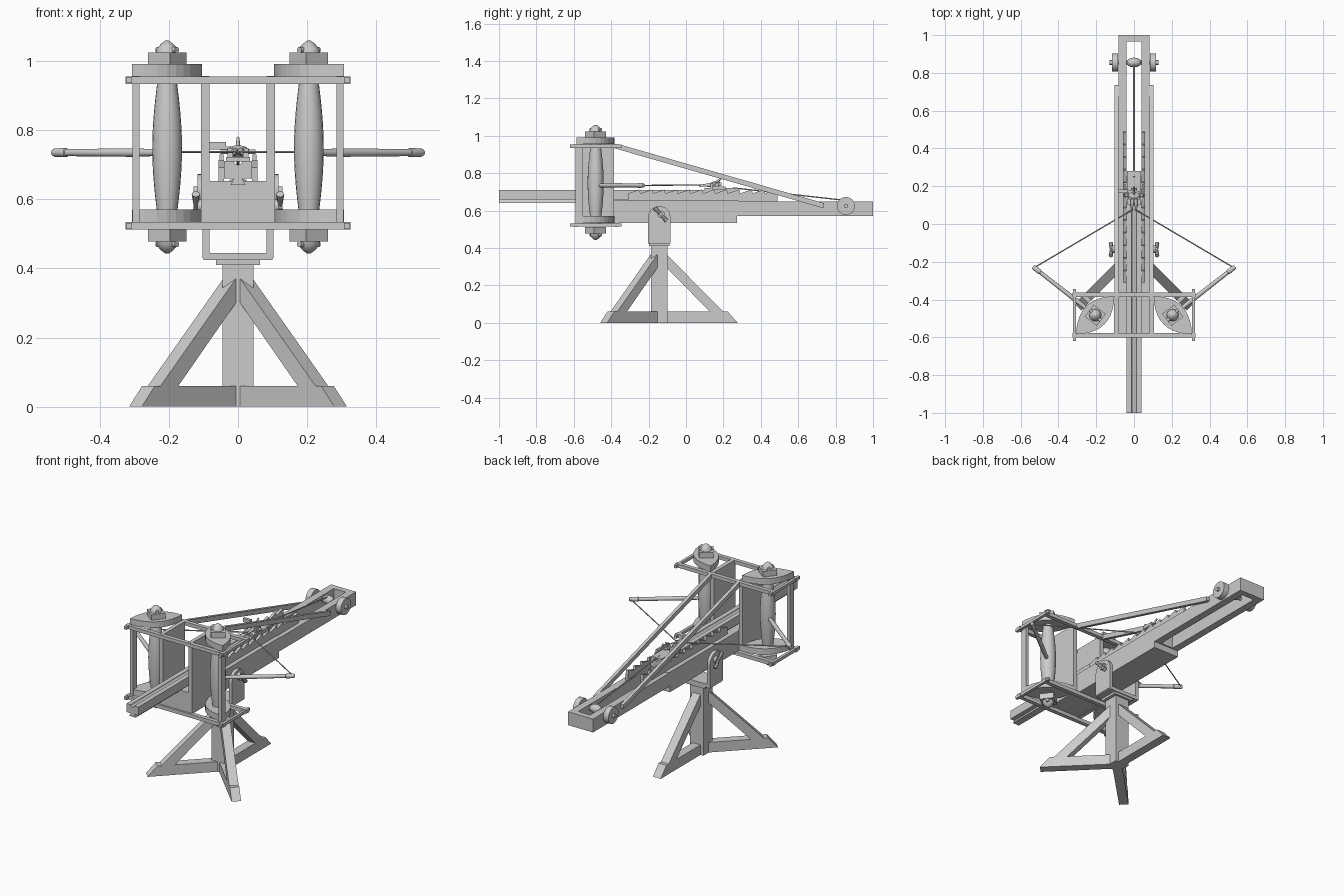
import bpy, bmesh, math
from mathutils import Vector, Matrix

if "Cube" in bpy.data.objects:
    bpy.data.objects.remove(bpy.data.objects["Cube"])

grey = bpy.data.materials.new("plain_grey")
grey.diffuse_color = (0.6, 0.6, 0.6, 1)
grey.use_nodes = True
grey.node_tree.nodes["Principled BSDF"].inputs["Base Color"].default_value = grey.diffuse_color


def finish(bm, name, smooth=False):
    bmesh.ops.recalc_face_normals(bm, faces=bm.faces)
    me = bpy.data.meshes.new(name)
    bm.to_mesh(me)
    bm.free()
    me.materials.append(grey)
    ob = bpy.data.objects.new(name, me)
    bpy.context.collection.objects.link(ob)
    if smooth:
        bpy.context.view_layer.objects.active = ob
        ob.select_set(True)
        bpy.ops.object.shade_smooth_by_angle(angle=math.radians(40))
        ob.select_set(False)
    return ob


def box(name, x, y, z, spin=0):
    """Box from (min, max) pairs, optionally spun about its own vertical axis."""
    bm = bmesh.new()
    c = Vector([(a + b) / 2 for a, b in (x, y, z)])
    s = [b - a for a, b in (x, y, z)]
    bmesh.ops.create_cube(bm, size=1, matrix=Matrix.Translation(c)
                          @ Matrix.Rotation(spin, 4, 'Z') @ Matrix.Diagonal((*s, 1)))
    return finish(bm, name)


def prism(name, pts, to3d, shift):
    """Outline placed by to3d(u, v), then extruded along shift."""
    bm = bmesh.new()
    f = bm.faces.new([bm.verts.new(to3d(*p)) for p in pts])
    r = bmesh.ops.extrude_face_region(bm, geom=[f])
    bmesh.ops.translate(bm, vec=shift, verts=[v for v in r['geom'] if isinstance(v, bmesh.types.BMVert)])
    return finish(bm, name)


def rod(name, a, b, stations, n=16):
    """Round part from a to b; stations are (fraction, radius)."""
    a, b = Vector(a), Vector(b)
    q = (b - a).to_track_quat('Z', 'Y')
    bm = bmesh.new()
    rings = [[bm.verts.new(a.lerp(b, t) + q @ Vector((r * math.cos(k * math.tau / n), r * math.sin(k * math.tau / n), 0)))
              for k in range(n)] for t, r in stations]
    for p, s in zip(rings, rings[1:]):
        for k in range(n):
            bm.faces.new((p[k], p[(k + 1) % n], s[(k + 1) % n], s[k]))
    bm.faces.new(rings[0])
    bm.faces.new(rings[-1])
    return finish(bm, name, True)


def cyl(name, a, b, r, n=16):
    return rod(name, a, b, [(0, r), (1, r)], n)


def ball(name, c, s):
    bm = bmesh.new()
    bmesh.ops.create_uvsphere(bm, u_segments=16, v_segments=10, radius=1,
                              matrix=Matrix.Translation(c) @ Matrix.Diagonal((*s, 1)))
    return finish(bm, name, True)


# Stand: post, three feet and braces
PY = -0.143
box("post", (-.045, .045), (PY - .043, PY + .043), (0, .41))
box("post_collar", (-.063, .063), (PY - .055, PY + .055), (.41, .426))
for ang in (90, 225, 315):
    d = Vector((math.cos(math.radians(ang)), math.sin(math.radians(ang)), 0))
    w = Vector((-d.y, d.x, 0)) * .052
    place = lambda r, z: Vector((0, PY, z)) + d * r - w / 2
    prism("foot", [(.02, 0), (.42, 0), (.366, .06), (.02, .06)], place, w)
    prism("brace", [(.03, .375), (.03, .305), (.272, .058), (.345, .058)], place, w)

# Yoke with rounded cheeks and pivot pin
box("yoke_base", (-.1, .1), (PY - .06, PY + .06), (.424, .445))
cheek = [(-.06, .43), (.06, .43)] + [(.06 * math.cos(i * math.pi / 12), .565 + .06 * math.sin(i * math.pi / 12)) for i in range(13)]
for s in (-1, 1):
    prism("yoke_cheek", cheek, lambda u, v: Vector((s * .082, PY + u, v)), Vector((s * .02, 0, 0)))
    cyl("pivot_nut", (s * .1, PY + .01, .58), (s * .117, PY + .01, .58), .02, 12)
    rod("pivot_wing", (s * .122, PY - .025, .615), (s * .122, PY + .04, .545), [(0, .012), (.5, .006), (1, .012)], 8)
cyl("pivot_pin", (-.115, PY + .01, .58), (.128, PY + .01, .58), .01, 10)

# Stock: closed front body, two rear rails and end block
box("stock_body", (-.083, .083), (-.59, .28), (.57, .653))
box("stock_belly", (-.083, .083), (-.59, .272), (.533, .57))
for s in (-1, 1):
    box("rear_rail", sorted((s * .04, s * .083)), (.28, 1), (.57, .65))
box("stock_end", (-.041, .041), (.965, 1), (.57, .65))

# Slider with arrow groove and dovetail key
groove = [(.012 * math.cos(a), .711 + .012 * math.sin(a)) for a in [-math.pi * i / 6 for i in range(7)]]
prism("slider", [(.04, .66), (.04, .711)] + groove + [(-.04, .711), (-.04, .66)],
      lambda u, v: Vector((u, -1, v)), Vector((0, 1.28, 0)))
prism("slider_key", [(-.012, .661), (.012, .661), (.021, .642), (-.021, .642)],
      lambda u, v: Vector((u, -1, v)), Vector((0, 1.28, 0)))

# Toothed racks either side of the slider
N, Y0, STEP = 12, -.31, .8 / 12
teeth = [(Y0, .65)]
for i in range(N):
    teeth += [(Y0 + i * STEP, .692), (Y0 + (i + .93) * STEP, .713)]
teeth += [(Y0 + N * STEP, .692), (Y0 + N * STEP, .65)]
for s in (-1, 1):
    prism("toothed_rack", teeth, lambda u, v: Vector((s * .041, u, v)), Vector((s * .016, 0, 0)))

# Spring frame: top and bottom rectangles of bars
for z in ((.934, .955), (.512, .534)):
    for y in ((-.602, -.578), (-.386, -.362)):
        box("cross_bar", (-.325, .325), y, z)
    for s in (-1, 1):
        box("frame_side_bar", sorted((s * .306, s * .322)), (-.62, -.345), (z[0] + .002, z[1] - .002))

# Leaf shaped spring carrier outline, for the right side
CX, CY = .205, -.483
leaf = []
for side in (1, -1):
    for i in range(11):
        t = (-1 + i / 5) * side
        if abs(t) < .99 or side == 1:
            u, v = .143 * t, side * .068 * (1 - t * t)
            leaf.append((CX + (u + v) * .7071, CY + (v - u) * .7071))

for s in (-1, 1):
    # Uprights and carriers
    box("inner_upright", sorted((s * .083, s * .107)), (-.59, -.385), (.53, .956))
    box("outer_upright", sorted((s * .285, s * .305)), (-.59, -.552), (.53, .956))
    for z, h in ((.955, .036), (.534, .036)):
        prism("spring_carrier", leaf, lambda u, v: Vector((s * u, v, z)), Vector((0, 0, h)))
    # Twisted spring bundle
    rod("spring_bundle", (s * CX, CY, .53), (s * CX, CY, .965),
        [(i / 12, .025 + .018 * math.sin(math.pi * i / 12)) for i in range(13)], 20)
    # Washers, caps and tightening levers above and below
    for z, d in ((.99, 1), (.512, -1)):
        box("washer_block", (s * CX - .04, s * CX + .04), (CY - .04, CY + .04), sorted((z, z + d * .034)), s * math.radians(37))
        rod("spring_cap", (s * CX, CY, z + d * .03), (s * CX, CY, z + d * .069),
            [(0, .033), (.4, .03), (.75, .018), (1, .005)])
        lever = Vector((.7, .7 * s, 0)) * .04
        c = Vector((s * CX, CY, z + d * .042))
        cyl("lever_bar", c - lever, c + lever, .009, 10)
    # Throwing arm and bow string
    root, tip = Vector((s * CX, CY, .735)), Vector((s * .535, -.226, .735))
    rod("bow_arm", root, tip, [(0, .009), (.3, .0125), (.88, .0105), (.885, .0135), (.98, .0125), (1, .009)], 14)
    cyl("bow_string", root.lerp(tip, .98), (s * .004, .078, .737), .0035, 6)
    # Slanted stay from the frame to the rear rails
    prism("slanted_stay", [(-.385, .955), (-.36, .955), (.737, .64), (.737, .617), (.72, .617), (-.385, .934)],
          lambda u, v: Vector((s * .083, u, v)), Vector((s * .019, 0, 0)))
    # Winch wheels and hubs
    cyl("winch_wheel", (s * .084, .855, .625), (s * .117, .855, .625), .048, 24)
    cyl("winch_hub", (s * .117, .855, .625), (s * .129, .855, .625), .012, 12)

# Winch axle, drum and pull rope
cyl("winch_axle", (-.09, .855, .625), (.09, .855, .625), .01, 12)
ball("winch_drum", (0, .855, .635), (.038, .026, .026))
cyl("pull_rope", (0, .25, .722), (0, .85, .655), .004, 6)

# Trigger: base, claw, pivot, lever and pawls
box("trigger_base", (-.034, .034), (.1, .28), (.709, .722))
for s in (-1, 1):
    box("claw_support", sorted((s * .014, s * .03)), (.13, .175), (.72, .748))
    box("pawl", sorted((s * .042, s * .054)), (.14, .21), (.712, .73))
    rod("claw_finger", (s * .005, .19, .742), (s * .012, .07, .733), [(0, .008), (.5, .011), (1, .004)], 10)
cyl("claw_pivot", (-.05, .152, .737), (.05, .152, .737), .007, 10)
ball("claw_knuckle", (0, .15, .738), (.034, .022, .018))
rod("claw_handle", (0, .15, .742), (0, .195, .778), [(0, .008), (1, .004)], 10)
box("trigger_lever", (-.083, -.035), (.165, .182), (.744, .766))
box("trigger_arm", (-.04, .015), (.168, .179), (.744, .752))
